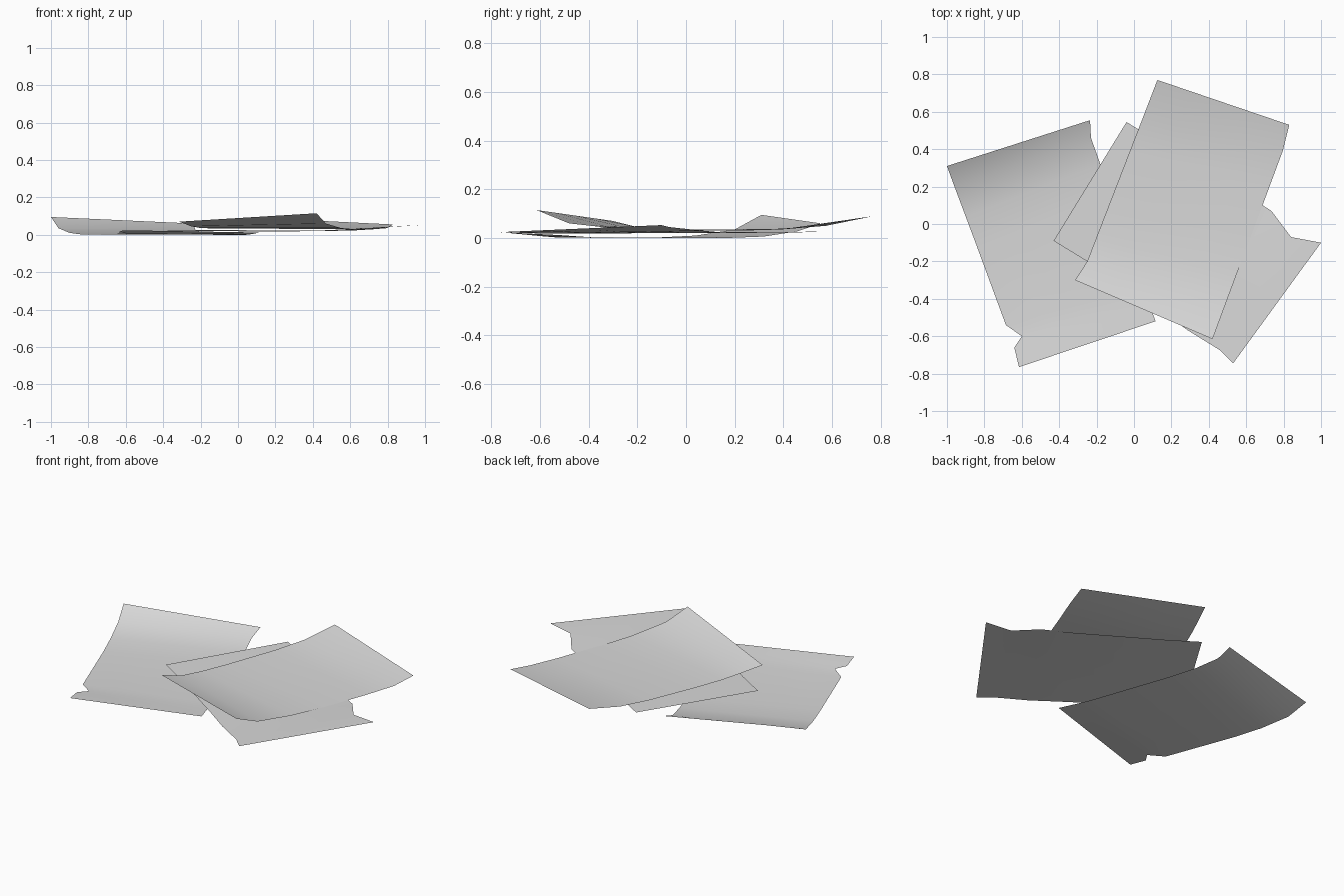
import bpy
import bmesh
from mathutils import Vector

cube = bpy.data.objects.get("Cube")
if cube:
    bpy.data.objects.remove(cube, do_unlink=True)

# Plain pale paper
paper = bpy.data.materials.new("pale_grey_paper")
paper.use_nodes = True
color = (0.7, 0.7, 0.7, 1)
paper.diffuse_color = color
paper.node_tree.nodes["Principled BSDF"].inputs["Base Color"].default_value = color

COLUMNS = 4


def make_sheet(name, first_edge, second_edge):
    """Thin curled sheet ruled between two matching edges."""
    bm = bmesh.new()
    rows = []
    for a, b in zip(first_edge, second_edge):
        a, b = Vector(a), Vector(b)
        rows.append([bm.verts.new(a.lerp(b, i / COLUMNS)) for i in range(COLUMNS + 1)])
    for r, s in zip(rows, rows[1:]):
        for i in range(COLUMNS):
            bm.faces.new((r[i], s[i], s[i + 1], r[i + 1]))
    # Keep every sheet facing up
    for f in bm.faces:
        f.normal_update()
        f.smooth = True
        if f.normal.z < 0:
            f.normal_flip()
    mesh = bpy.data.meshes.new(name)
    bm.to_mesh(mesh)
    bm.free()
    mesh.materials.append(paper)
    obj = bpy.data.objects.new(name, mesh)
    bpy.context.collection.objects.link(obj)
    return obj


# Bottom sheet: back end curls up, front corner creased
make_sheet(
    "bottom_sheet",
    [(-1, .31, .095), (-.96, .2, .035), (-.9, .04, .01), (-.84, -.12, .002),
     (-.685, -.54, .003), (-.6, -.6, .008), (-.64, -.66, .014), (-.615, -.765, .024)],
    [(-.235, .555, .06), (-.23, .46, .028), (-.18, .32, .006), (-.125, .165, 0),
     (.045, -.32, 0), (.07, -.39, .003), (.09, -.45, .007), (.115, -.52, .012)],
)

# Middle sheet: nearly flat, right end lifts a little
make_sheet(
    "middle_sheet",
    [(-.43, -.09, .022), (-.25, -.2, .02), (.15, -.47, .018), (.29, -.57, .018),
     (.46, -.675, .021), (.53, -.745, .025)],
    [(-.04, .545, .026), (.14, .435, .022), (.6, .155, .022), (.735, .07, .03),
     (.84, -.07, .045), (1, -.1, .053)],
)

# Top sheet: both ends curl up
make_sheet(
    "top_sheet",
    [(.125, .77, .09), (.05, .575, .05), (-.02, .395, .038), (-.14, .085, .034),
     (-.2, -.07, .036), (-.25, -.2, .045), (-.315, -.3, .07)],
    [(.83, .53, .055), (.795, .39, .035), (.73, .215, .03), (.62, -.08, .03),
     (.55, -.265, .036), (.47, -.48, .06), (.42, -.615, .115)],
)
